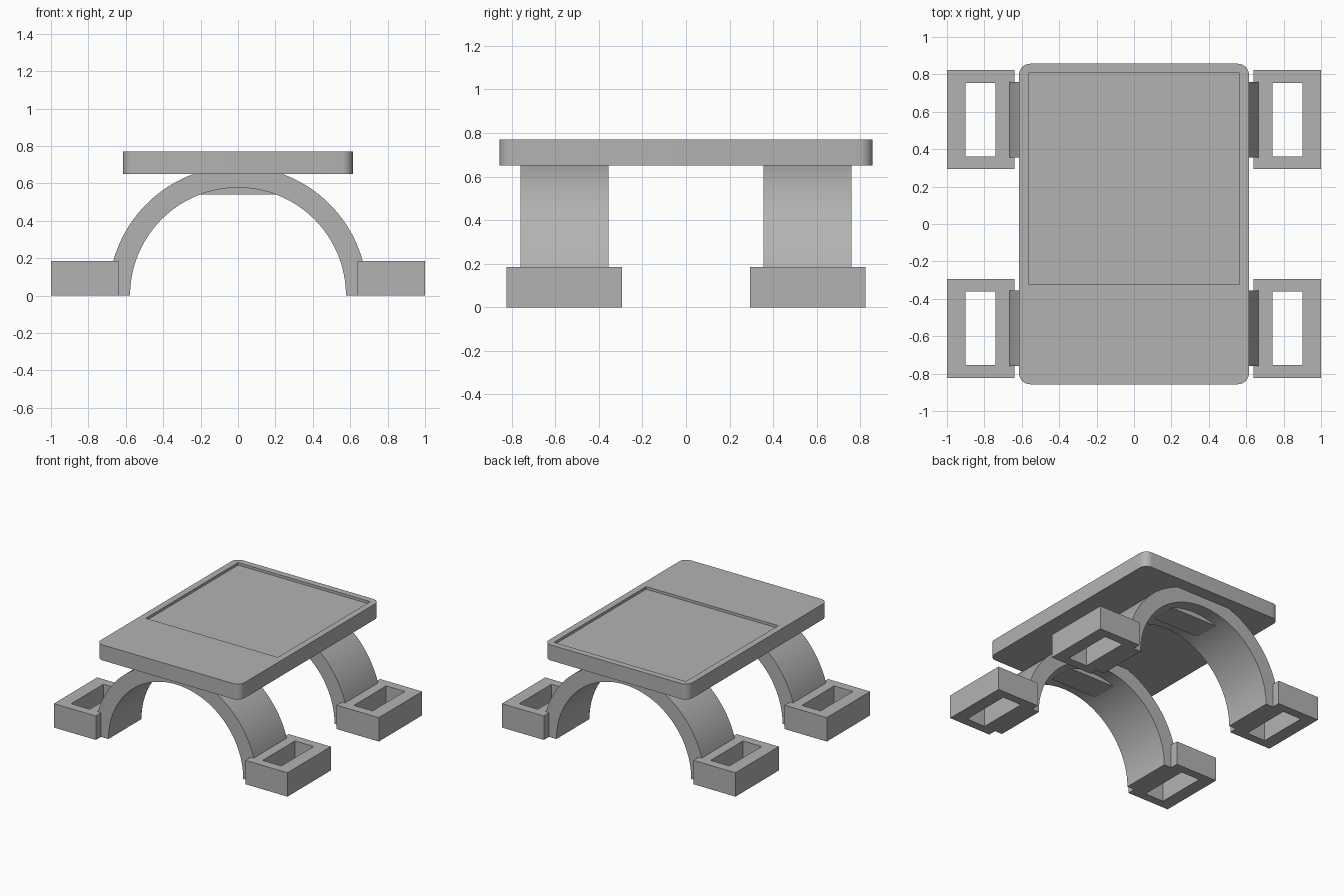
import bpy, bmesh, math

cube = bpy.data.objects.get("Cube")
if cube:
    bpy.data.objects.remove(cube, do_unlink=True)

grey = bpy.data.materials.new("plain grey")
grey.use_nodes = True
COLOUR = (0.45, 0.45, 0.45, 1)
grey.diffuse_color = COLOUR
grey.node_tree.nodes["Principled BSDF"].inputs["Base Color"].default_value = COLOUR


def prism(name, points, depth, smooth=False):
    """Extrude a closed outline of 3D points along the vector depth."""
    bm = bmesh.new()
    face = bm.faces.new([bm.verts.new(p) for p in points])
    new = bmesh.ops.extrude_face_region(bm, geom=[face])["geom"]
    bmesh.ops.translate(bm, vec=depth, verts=[v for v in new if isinstance(v, bmesh.types.BMVert)])
    bmesh.ops.recalc_face_normals(bm, faces=bm.faces)
    mesh = bpy.data.meshes.new(name)
    bm.to_mesh(mesh)
    bm.free()
    mesh.materials.append(grey)
    obj = bpy.data.objects.new(name, mesh)
    bpy.context.collection.objects.link(obj)
    if smooth:
        bpy.ops.object.select_all(action="DESELECT")
        bpy.context.view_layer.objects.active = obj
        obj.select_set(True)
        bpy.ops.object.shade_smooth_by_angle(angle=math.radians(30))
    return obj


def box(name, x0, x1, y0, y1, z0, z1):
    return prism(name, [(x0, y0, z0), (x1, y0, z0), (x1, y1, z0), (x0, y1, z0)], (0, 0, z1 - z0))


def cut(obj, cutter):
    mod = obj.modifiers.new("cut", "BOOLEAN")
    mod.operation = "DIFFERENCE"
    mod.solver = "EXACT"
    mod.object = cutter
    cutter.hide_render = True
    cutter.hide_set(True)


def arc(radius, start, end, steps, cx=0, cy=0):
    for i in range(steps + 1):
        a = math.radians(start + (end - start) * i / steps)
        yield cx + radius * math.cos(a), cy + radius * math.sin(a)


# Table top: rounded slab with a shallow rectangular recess
HX, HY, R = 0.615, 0.857, 0.06
outline = []
for sx, sy, start in ((1, 1, 0), (-1, 1, 90), (-1, -1, 180), (1, -1, 270)):
    outline += arc(R, start, start + 90, 8, sx * (HX - R), sy * (HY - R))
top = prism("top_plate", [(x, y, 0.65) for x, y in outline], (0, 0, 0.12), True)
cut(top, box("recess_cutter", -0.565, 0.565, -0.32, 0.808, 0.75, 0.9))

for side, sy in (("front", -1), ("back", 1)):
    # Half-ring arch under the plate
    ring = list(arc(0.692, 0, 180, 64)) + list(arc(0.577, 180, 0, 64))
    prism(side + "_arch", [(x, sy * 0.558 - 0.202, z) for x, z in ring], (0, 0.404, 0), True)
    # Flat pad inside the crown of the arch
    box(side + "_crown_pad", -0.2, 0.2, sy * 0.558 - 0.1, sy * 0.558 + 0.1, 0.54, 0.66)
    # Feet with a rectangular through-hole
    for hand, sx in (("left", 1), ("right", -1)):
        name = side + "_" + hand + "_foot"
        xs = sorted((sx * 0.64, sx * 1.0))
        ys = sorted((sy * 0.293, sy * 0.823))
        foot = box(name, *xs, *ys, 0, 0.185)
        hx = sorted((sx * 0.74, sx * 0.9))
        hy = sorted((sy * 0.36, sy * 0.755))
        cut(foot, box(name + "_hole_cutter", *hx, *hy, -0.1, 0.3))
